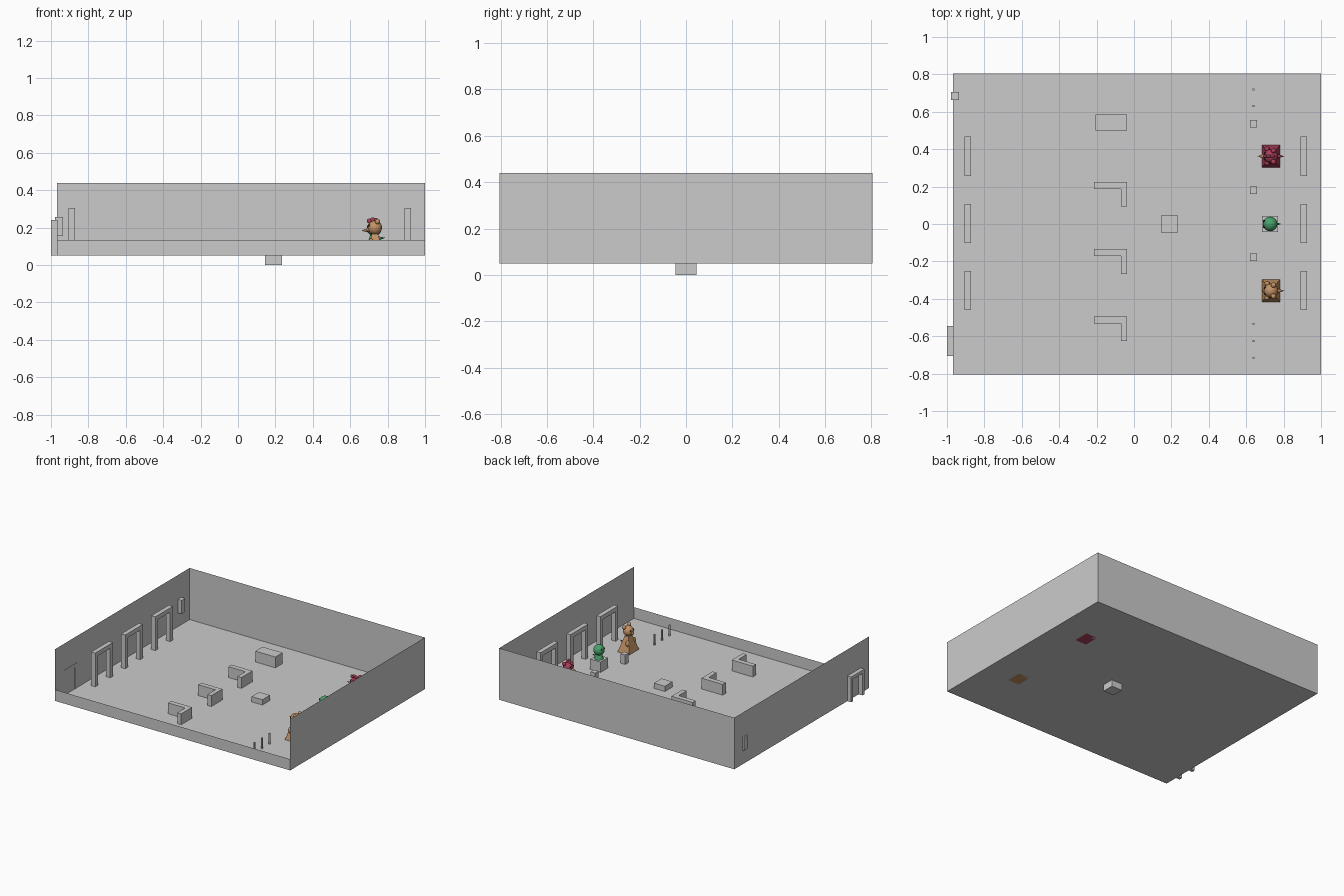
import bpy, bmesh, math
from mathutils import Vector

if "Cube" in bpy.data.objects:
    bpy.data.objects.remove(bpy.data.objects["Cube"])

FLOOR, TOP, LOW = 0.05, 0.44, 0.135
X0, X1, Y = -0.968, 1.0, 0.805


def colour(name, rgb):
    m = bpy.data.materials.new(name)
    m.diffuse_color = (*rgb, 1)
    m.use_nodes = True
    m.node_tree.nodes["Principled BSDF"].inputs["Base Color"].default_value = m.diffuse_color
    return m


BROWN = colour("brown", (0.55, 0.29, 0.13))
RED = colour("red", (0.40, 0.05, 0.10))
GREEN = colour("green", (0.07, 0.36, 0.15))
DARK = colour("dark", (0.03, 0.03, 0.03))


def finish(name, bm, mat=None, smooth=False):
    me = bpy.data.meshes.new(name)
    bm.to_mesh(me)
    bm.free()
    ob = bpy.data.objects.new(name, me)
    bpy.context.collection.objects.link(ob)
    if mat:
        me.materials.append(mat)
    if smooth:
        bpy.context.view_layer.objects.active = ob
        ob.select_set(True)
        bpy.ops.object.shade_smooth_by_angle()
        ob.select_set(False)
    return ob


def add_box(bm, x0, x1, y0, y1, z0, z1, taper=1.0):
    vs = bmesh.ops.create_cube(bm, size=1)["verts"]
    for v in vs:
        t = taper if v.co.z > 0 else 1.0
        v.co = ((x0 + x1) / 2 + v.co.x * (x1 - x0) * t,
                (y0 + y1) / 2 + v.co.y * (y1 - y0) * t,
                (z0 + z1) / 2 + v.co.z * (z1 - z0))


def box(name, *dims, taper=1.0, mat=None):
    bm = bmesh.new()
    add_box(bm, *dims, taper=taper)
    return finish(name, bm, mat)


def ball(name, c, r, mat, scale=(1, 1, 1)):
    bm = bmesh.new()
    bmesh.ops.create_uvsphere(bm, u_segments=16, v_segments=10, radius=r)
    for v in bm.verts:
        v.co = Vector(c) + Vector(a * b for a, b in zip(v.co, scale))
    return finish(name, bm, mat, True)


def cone(name, base, tip, r, mat, r2=0.0):
    base, tip = Vector(base), Vector(tip)
    d = tip - base
    bm = bmesh.new()
    bmesh.ops.create_cone(bm, cap_ends=True, segments=12, radius1=r, radius2=r2, depth=d.length)
    q = Vector((0, 0, 1)).rotation_difference(d)
    for v in bm.verts:
        v.co = (base + tip) / 2 + q @ v.co
    return finish(name, bm, mat, True)


def arch(name, x0, x1, y0, y1, z1, w):
    bm = bmesh.new()
    add_box(bm, x0, x1, y0, y0 + w, FLOOR, z1 - w)
    add_box(bm, x0, x1, y1 - w, y1, FLOOR, z1 - w)
    add_box(bm, x0, x1, y0, y1, z1 - w, z1)
    return finish(name, bm)


# Room shell: floor and four thin walls, the front one low
def panel(name, *pts):
    bm = bmesh.new()
    bm.faces.new([bm.verts.new(p) for p in pts])
    return finish(name, bm)


def wall(name, a, b, h):
    panel(name, (*a, FLOOR), (*b, FLOOR), (*b, h), (*a, h))


panel("floor", (X0, -Y, FLOOR), (X1, -Y, FLOOR), (X1, Y, FLOOR), (X0, Y, FLOOR))
wall("front_wall", (X0, -Y), (X1, -Y), LOW)
wall("right_wall", (X1, -Y), (X1, Y), TOP)
wall("back_wall", (X1, Y), (X0, Y), TOP)
wall("left_wall", (X0, Y), (X0, -Y), TOP)

# Entrance frame, wall switch and the three gates at each end
arch("entrance_frame", -1.0, X0 + 0.002, -0.705, -0.545, 0.24, 0.025)
box("wall_switch", -0.978, -0.936, 0.664, 0.706, 0.155, 0.257)
for yc in (-0.355, 0.003, 0.362):
    arch("left_gate", -0.906, -0.872, yc - 0.105, yc + 0.105, 0.305, 0.032)
    arch("right_gate", 0.89, 0.924, yc - 0.105, yc + 0.105, 0.305, 0.032)

# Counter and L-shaped desks
box("counter", -0.205, -0.037, 0.50, 0.585, FLOOR, 0.132)
for y in (0.225, -0.134, -0.494):
    bm = bmesh.new()
    prof = [(-0.213, y), (-0.213, y - 0.037), (-0.07, y - 0.037),
            (-0.07, y - 0.132), (-0.037, y - 0.132), (-0.037, y)]
    f = bm.faces.new([bm.verts.new((*p, FLOOR)) for p in prof])
    top = bmesh.ops.extrude_face_region(bm, geom=[f], use_keep_orig=True)["geom"]
    for v in top:
        if isinstance(v, bmesh.types.BMVert):
            v.co.z = 0.132
    bmesh.ops.recalc_face_normals(bm, faces=bm.faces)
    finish("corner_desk", bm)

# Block through the floor, short stands and thin posts
box("floor_block", 0.145, 0.236, -0.045, 0.045, 0.0, 0.09)
for y in (0.537, 0.181, -0.178):
    box("stand", 0.619, 0.657, y - 0.02, y + 0.02, FLOOR, 0.122)
for y in (0.72, 0.63, -0.533, -0.625, -0.715):
    box("post", 0.633, 0.643, y - 0.005, y + 0.005, FLOOR, 0.132)


# Animal figures with a tapered body, round head, tail and beak
def figure(y, mat):
    x = 0.732
    box("body", x - 0.048, x + 0.048, y - 0.06, y + 0.06, FLOOR, 0.165, taper=0.35, mat=mat)
    ball("head", (x, y, 0.2), 0.038, mat)
    cone("tail", (x + 0.022, y, 0.09), (x + 0.072, y, 0.115), 0.016, mat)
    for s in (-1, 1):
        ball("ear", (x + 0.014, y + s * 0.03, 0.232), 0.014, mat)
        ball("eye", (x - 0.031, y + s * 0.016, 0.212), 0.006, DARK)
        ball("arm", (x - 0.02, y + s * 0.038, 0.12), 0.014, mat, (1, 1, 1.6))


figure(-0.357, BROWN)
ball("muzzle", (0.701, -0.357, 0.19), 0.014, BROWN)
figure(0.362, RED)
cone("beak", (0.70, 0.362, 0.187), (0.66, 0.362, 0.184), 0.014, BROWN)
for dx, z in ((-0.03, 0.236), (-0.012, 0.242), (0.006, 0.238)):
    ball("comb", (0.732 + dx, 0.362, z), 0.013, RED, (1, 0.6, 1))

# Green figure on its plinth
box("plinth", 0.684, 0.771, -0.044, 0.044, FLOOR, 0.128)
cone("green_body", (0.728, 0, 0.128), (0.728, 0, 0.17), 0.032, GREEN, 0.018)
ball("green_head", (0.728, 0, 0.193), 0.039, GREEN)
cone("green_tail", (0.748, 0, 0.142), (0.787, 0, 0.146), 0.012, GREEN)
for s in (-1, 1):
    ball("green_eye", (0.695, s * 0.016, 0.207), 0.006, DARK)
